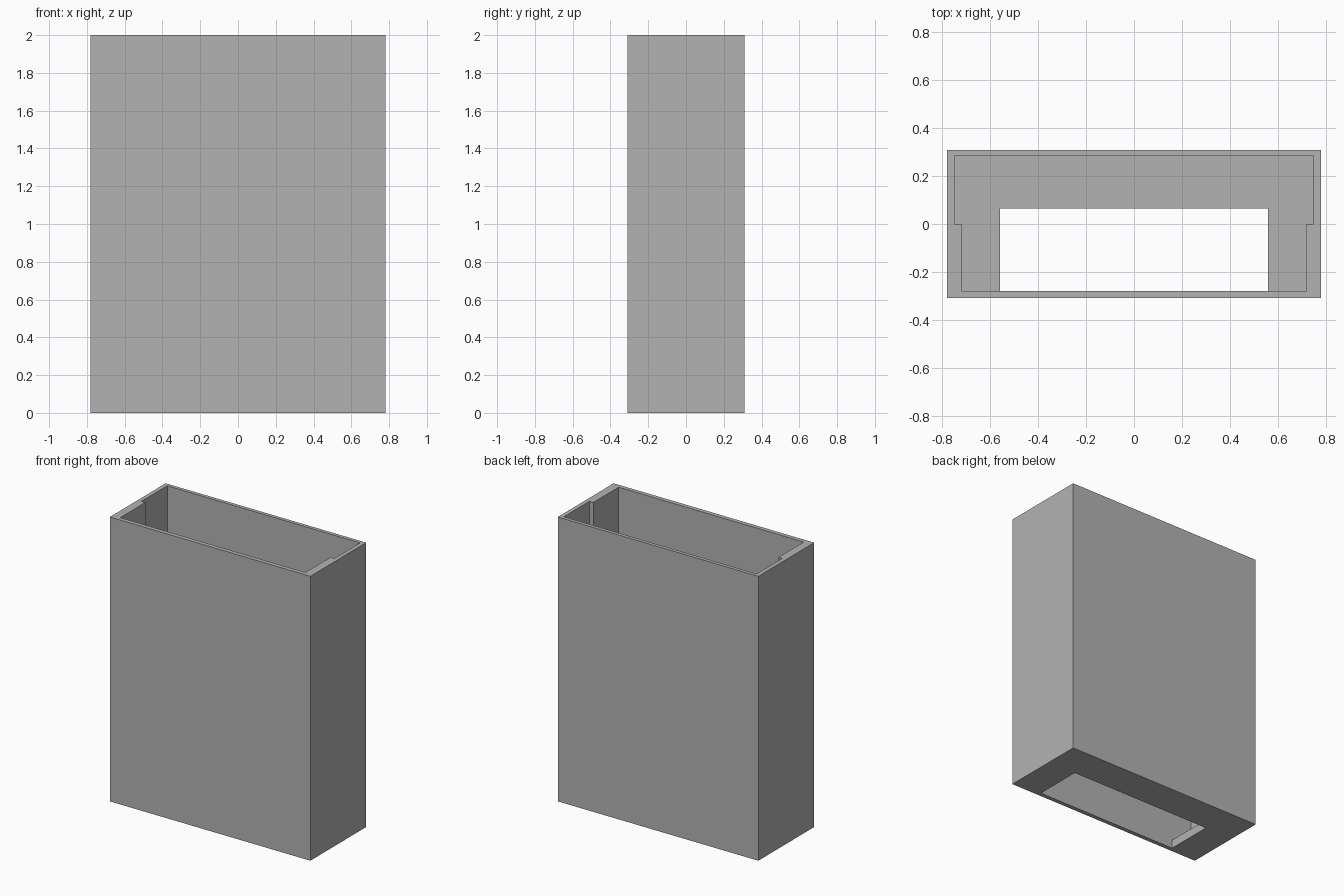
import bpy
import bmesh

cube = bpy.data.objects.get("Cube")
if cube:
    bpy.data.objects.remove(cube, do_unlink=True)

HEIGHT, FLOOR = 2.0, 0.06
FRONT, STEP, BACK = -0.28, 0.0, 0.285      # cavity depth lines
WIDE, NARROW = 0.75, 0.72                  # cavity half widths
SLOT, SLOT_BACK = 0.56, 0.065              # floor opening


def mirrored(half):
    """Closed outline from its +x half, listed front to back."""
    return half + [(-x, y) for x, y in reversed(half)]


outer = mirrored([(0.78, -0.31), (0.78, 0.31)])
slot = mirrored([(SLOT, FRONT), (SLOT, SLOT_BACK)])
cavity_half = [(SLOT, FRONT), (NARROW, FRONT), (NARROW, STEP), (WIDE, STEP), (WIDE, BACK)]
cavity = mirrored(cavity_half)
# U-shaped floor around the slot
floor = cavity + [(-SLOT, SLOT_BACK), (SLOT, SLOT_BACK)]

bm = bmesh.new()


def ring(outline, z):
    return [bm.verts.new((x, y, z)) for x, y in outline]


def walls(outline, z0, z1):
    low, high = ring(outline, z0), ring(outline, z1)
    for i in range(len(outline)):
        j = (i + 1) % len(outline)
        bm.faces.new((low[i], low[j], high[j], high[i]))


def cap(outline, hole, z):
    edges = []
    for path in (outline, hole):
        vs = ring(path, z)
        edges += [bm.edges.new((vs[i - 1], vs[i])) for i in range(len(vs))]
    bmesh.ops.triangle_fill(bm, edges=edges, use_beauty=True)


walls(outer, 0, HEIGHT)            # outside
walls(cavity, FLOOR, HEIGHT)       # inside with stepped sides
walls(slot, 0, FLOOR)              # opening through the floor
cap(outer, cavity, HEIGHT)         # rim
cap(outer, slot, 0)                # underside
bm.faces.new(ring(floor, FLOOR))   # inner floor

bmesh.ops.remove_doubles(bm, verts=bm.verts[:], dist=0.0001)
bmesh.ops.recalc_face_normals(bm, faces=bm.faces[:])

mesh = bpy.data.meshes.new("open_case")
bm.to_mesh(mesh)
bm.free()
case = bpy.data.objects.new("open_case", mesh)
bpy.context.collection.objects.link(case)

# Plain grey finish
grey = bpy.data.materials.new("plain_grey")
grey.use_nodes = True
colour = (0.45, 0.45, 0.45, 1)
grey.diffuse_color = colour
grey.node_tree.nodes["Principled BSDF"].inputs["Base Color"].default_value = colour
mesh.materials.append(grey)
